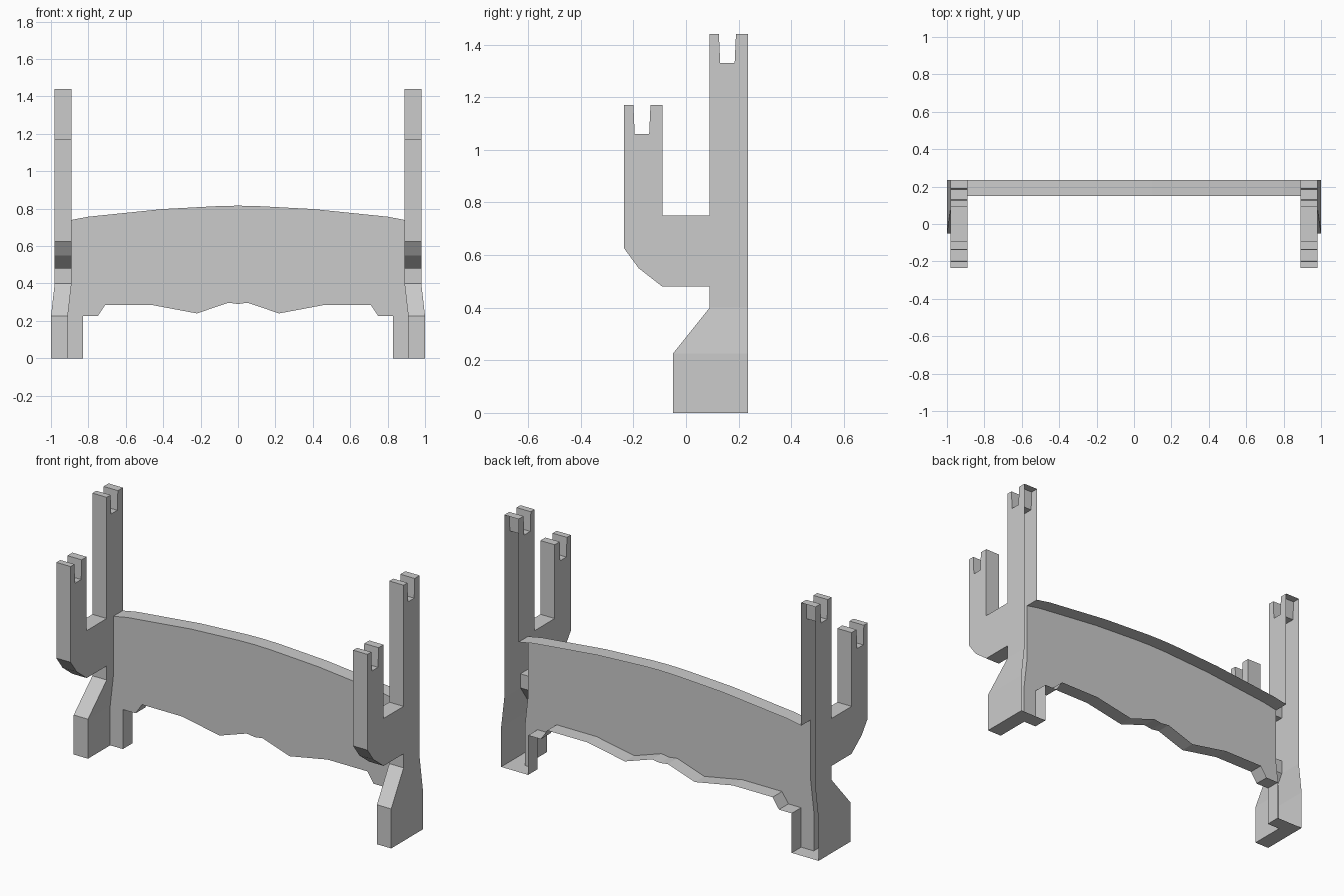
import bpy
import bmesh
from mathutils import Vector

cube = bpy.data.objects.get("Cube")
if cube:
    bpy.data.objects.remove(cube, do_unlink=True)

BACK, PANEL_FRONT, SHOULDER = 0.235, 0.15, 0.74
KNEE, ANKLE, FLARE = 0.40, 0.225, 0.02
INNER, OUTER = 0.89, 0.98

grey = bpy.data.materials.new("plain grey")
grey.use_nodes = True
color = (0.6, 0.6, 0.6, 1)
grey.diffuse_color = color
grey.node_tree.nodes["Principled BSDF"].inputs["Base Color"].default_value = color


def prism(points, offset):
    """Closed solid made by sweeping a flat outline."""
    bm = bmesh.new()
    face = bm.faces.new([bm.verts.new(p) for p in points])
    swept = bmesh.ops.extrude_face_region(bm, geom=[face], use_keep_orig=True)
    moved = [g for g in swept["geom"] if isinstance(g, bmesh.types.BMVert)]
    bmesh.ops.translate(bm, verts=moved, vec=offset)
    bmesh.ops.recalc_face_normals(bm, faces=bm.faces)
    return bm


def cut(bm, point, normal):
    geom = bm.verts[:] + bm.edges[:] + bm.faces[:]
    bmesh.ops.bisect_plane(bm, geom=geom, dist=1e-5, plane_co=point, plane_no=normal)


def open_shell(bm, rule):
    """Remove the faces that meet the rule."""
    bm.normal_update()
    gone = [f for f in bm.faces if rule(f.calc_center_median(), f.normal)]
    bmesh.ops.delete(bm, geom=gone, context="FACES")


def finish(bm, name):
    mesh = bpy.data.meshes.new(name)
    bm.to_mesh(mesh)
    bm.free()
    mesh.materials.append(grey)
    obj = bpy.data.objects.new(name, mesh)
    bpy.context.collection.objects.link(obj)


# Side outline of a post with two notched prongs (y, z)
post_outline = [
    (BACK, 0), (BACK, 1.44), (0.19, 1.44), (0.185, 1.33), (0.13, 1.33),
    (0.125, 1.44), (0.09, 1.44), (0.09, 0.75), (-0.09, 0.75), (-0.09, 1.17),
    (-0.135, 1.17), (-0.14, 1.06), (-0.195, 1.06), (-0.2, 1.17), (-BACK, 1.17),
    (-BACK, 0.625), (-0.18, 0.55), (-0.09, 0.48), (0.09, 0.48), (0.09, KNEE),
    (-0.05, ANKLE), (-0.05, 0),
]

# Posts: hollow, open at the back and where the panel joins
for name, side in (("left_post", 1), ("right_post", -1)):
    points = [(side * INNER, y, z) for y, z in post_outline]
    bm = prism(points, Vector((side * (OUTER - INNER), 0, 0)))
    for height in (KNEE, ANKLE, SHOULDER):
        cut(bm, (0, 0, height), (0, 0, 1))
    cut(bm, (0, PANEL_FRONT, 0), (0, 1, 0))
    # Flare the foot outward
    for v in bm.verts:
        t = (KNEE - v.co.z) / (KNEE - ANKLE)
        v.co.x += side * FLARE * min(max(t, 0), 1)

    def is_opening(c, n):
        joint = n.x * side < -0.5 and c.y > PANEL_FRONT and c.z < SHOULDER
        return n.y > 0.9 and c.y > BACK - 0.001 or joint

    open_shell(bm, is_opening)
    finish(bm, name)

# Panel: arched top, wavy lower edge and small inner feet (x, z)
half = [
    (0.1, 0.814), (0.4, 0.798), (0.8, 0.757), (INNER, SHOULDER), (INNER, KNEE),
    (INNER + FLARE, ANKLE), (INNER + FLARE, 0), (0.83, 0), (0.83, ANKLE),
    (0.75, ANKLE), (0.71, 0.285), (0.46, 0.285), (0.22, 0.24), (0.05, 0.297),
]
outline = [(0, 0.816)] + half + [(0, 0.29)] + [(-x, z) for x, z in reversed(half)]
bm = prism([(x, PANEL_FRONT, z) for x, z in outline], Vector((0, BACK - PANEL_FRONT, 0)))
open_shell(bm, lambda c, n: n.y > 0.9 or (abs(n.x) > 0.9 and abs(c.x) > INNER - 0.001))
finish(bm, "panel")
